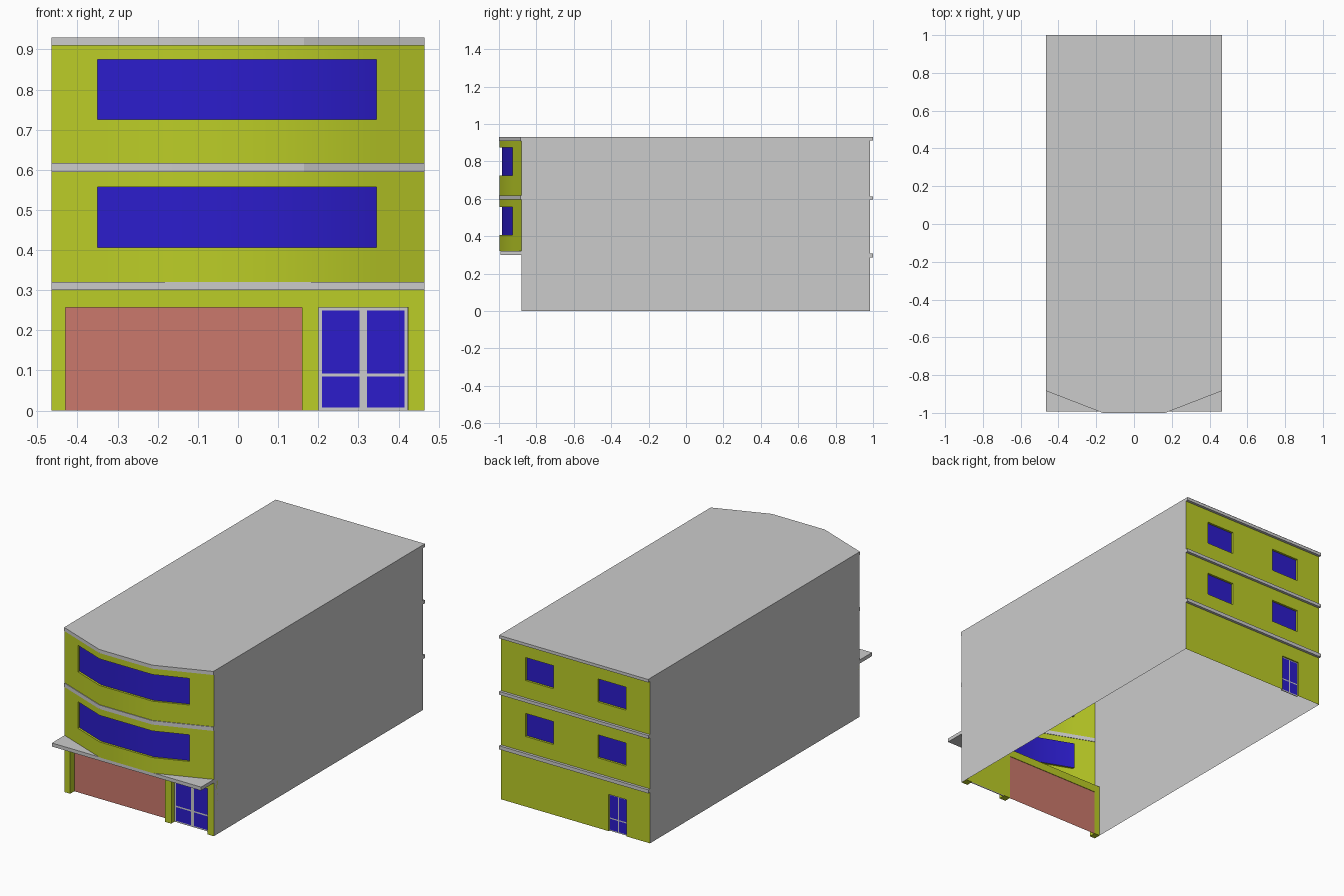
import bpy, bmesh

if "Cube" in bpy.data.objects:
    bpy.data.objects.remove(bpy.data.objects["Cube"])

W, H = 0.465, 0.93          # half width, height
YB, YS = 0.985, -0.88       # back wall, front end of side walls
BOW = [(-W, YS), (-0.165, -0.996), (0.165, -0.996), (W, YS)]


def mat(name, col):
    m = bpy.data.materials.new(name)
    m.diffuse_color = (*col, 1)
    m.use_nodes = True
    m.node_tree.nodes["Principled BSDF"].inputs["Base Color"].default_value = m.diffuse_color
    return m


LIME = mat("lime_paint", (0.50, 0.61, 0.02))
BLUE = mat("blue_glass", (0.025, 0.012, 0.60))
SALMON = mat("salmon_shutter", (0.60, 0.19, 0.15))


def finish(name, bm, m=None, smooth=False):
    me = bpy.data.meshes.new(name)
    bm.to_mesh(me)
    bm.free()
    ob = bpy.data.objects.new(name, me)
    bpy.context.collection.objects.link(ob)
    if m:
        me.materials.append(m)
    for p in me.polygons:
        p.use_smooth = smooth
    return ob


def box(name, x0, x1, y0, y1, z0, z1, m=None):
    bm = bmesh.new()
    bmesh.ops.create_cube(bm, size=1)
    for v in bm.verts:
        v.co = ((x0 + x1) / 2 + v.co.x * (x1 - x0),
                (y0 + y1) / 2 + v.co.y * (y1 - y0),
                (z0 + z1) / 2 + v.co.z * (z1 - z0))
    return finish(name, bm, m)


def bow_y(x):
    for (xa, ya), (xb, yb) in zip(BOW, BOW[1:]):
        if x <= xb:
            return ya + (yb - ya) * (x - xa) / (xb - xa)
    return YS


def wall(name, x0, x1, z0, z1, yf, holes=(), breaks=(), reveal=0, m=None, flip=False):
    """Upright sheet following y = yf(x), with openings and their reveals."""
    xs = sorted({x0, x1, *[b for b in breaks if x0 < b < x1], *[h[i] for h in holes for i in (0, 1)]})
    zs = sorted({z0, z1, *[h[i] for h in holes for i in (2, 3)]})
    bm = bmesh.new()
    vs = {(x, z): bm.verts.new((x, yf(x), z)) for x in xs for z in zs}
    for xa, xb in zip(xs, xs[1:]):
        for za, zb in zip(zs, zs[1:]):
            cx, cz = (xa + xb) / 2, (za + zb) / 2
            if any(h[0] < cx < h[1] and h[2] < cz < h[3] for h in holes):
                continue
            q = [vs[xa, za], vs[xb, za], vs[xb, zb], vs[xa, zb]]
            bm.faces.new(q[::-1] if flip else q)
    bmesh.ops.delete(bm, geom=[v for v in bm.verts if not v.link_faces], context='VERTS')
    if reveal:
        def inside(e):
            c = (e.verts[0].co + e.verts[1].co) / 2
            return x0 + .001 < c.x < x1 - .001 and z0 + .001 < c.z < z1 - .001
        es = [e for e in bm.edges if e.is_boundary and inside(e)]
        r = bmesh.ops.extrude_edge_only(bm, edges=es)
        bmesh.ops.translate(bm, vec=(0, reveal, 0),
                            verts=[g for g in r['geom'] if isinstance(g, bmesh.types.BMVert)])
    return finish(name, bm, m)


def prism(name, pts, z0, z1):
    bm = bmesh.new()
    f = bm.faces.new([bm.verts.new((x, y, z0)) for x, y in pts])
    r = bmesh.ops.extrude_face_region(bm, geom=[f], use_keep_orig=True)
    bmesh.ops.translate(bm, vec=(0, 0, z1 - z0),
                        verts=[g for g in r['geom'] if isinstance(g, bmesh.types.BMVert)])
    bmesh.ops.recalc_face_normals(bm, faces=bm.faces)
    return finish(name, bm)


def smooth(ob):
    bpy.ops.object.select_all(action='DESELECT')
    ob.select_set(True)
    bpy.context.view_layer.objects.active = ob
    bpy.ops.object.shade_smooth_by_angle(angle=0.6)


# grey side walls and roof sheet
for s, n in ((-1, "left"), (1, "right")):
    bm = bmesh.new()
    q = [bm.verts.new((s * W, y, z)) for y, z in ((YS, 0), (YB, 0), (YB, H), (YS, H))]
    bm.faces.new(q if s > 0 else q[::-1])
    finish(f"{n}_side_wall", bm)
bm = bmesh.new()
bm.faces.new([bm.verts.new((x, y, H)) for x, y in BOW + [(W, 1), (-W, 1)]])
finish("roof", bm)

# bowed front wall with two ribbon windows
brk = [p[0] for p in BOW]
ribbons = [(-0.35, 0.345, 0.407, 0.557), (-0.35, 0.345, 0.725, 0.875)]
smooth(wall("front_upper_wall", -W, W, 0.32, H, bow_y, ribbons, brk, 0.012, LIME))
for i, h in enumerate(ribbons):
    smooth(wall(f"front_window_{i}", *h, lambda x: bow_y(x) + 0.012, (), brk, 0, BLUE))

# floor bands on the bowed front
outer = [(x, y - 0.004) for x, y in BOW]
inner = [(x, y + 0.003) for x, y in BOW][::-1]
for i, (a, b) in enumerate(((0.595, 0.617), (0.91, H))):
    prism(f"front_band_{i}", outer + inner, a, b)

# entrance canopy
box("canopy", -W, W, -0.993, YS, 0.30, 0.32)

# ground floor posts, header, shutter
YR = -0.84
for n, a, b in (("left", -W, -0.43), ("middle", 0.16, 0.20), ("right", 0.425, W)):
    box(f"{n}_post", a, b, YS, YR, 0, 0.30, LIME)
box("header", -W, W, YS, YR, 0.257, 0.30, LIME)
wall("shutter", -0.43, 0.16, 0, 0.257, lambda x: YR - 0.003, m=SALMON)


def door(name, x0, x1, top, y, s, e):
    """Double door: grey frame plate and four glass panes on side s of y."""
    box(name + "_frame", x0, x1, min(y, y + s * .004), max(y, y + s * .004), 0, top)
    c, k = (x0 + x1) / 2, top / 0.257
    g = y + s * 0.005
    for i, (a, b) in enumerate(((x0 + e, c - e), (c + e, x1 - e))):
        for j, (p, q) in enumerate(((0.008, 0.085), (0.093, 0.25))):
            wall(f"{name}_pane_{i}{j}", a, b, p * k, q * k, lambda x: g, m=BLUE, flip=s > 0)


door("front_door", 0.20, 0.424, 0.257, YR - 0.006, -1, 0.0095)
wall("front_door_backing", 0.20, 0.425, 0, 0.257, lambda x: YR, m=LIME, flip=True)

# back wall with four windows and a door
wins = [(a, b, p, q) for a, b in ((-0.315, -0.14), (0.135, 0.31))
        for p, q in ((0.395, 0.525), (0.71, 0.84))]
dr = (-0.32, -0.208, 0, 0.207)
wall("back_wall", -W, W, 0, H, lambda x: YB, wins + [dr], (), -0.012, LIME, True)
for i, h in enumerate(wins):
    wall(f"back_window_{i}", *h, lambda x: YB - 0.012, m=BLUE, flip=True)
door("back_door", dr[0], dr[1], dr[3], YB - 0.012, 1, 0.004)

# back floor bands
for i, (a, b) in enumerate(((0.287, 0.307), (0.595, 0.613), (0.912, H - .001))):
    box(f"back_band_{i}", -W, W, YB, 1.0, a, b)
